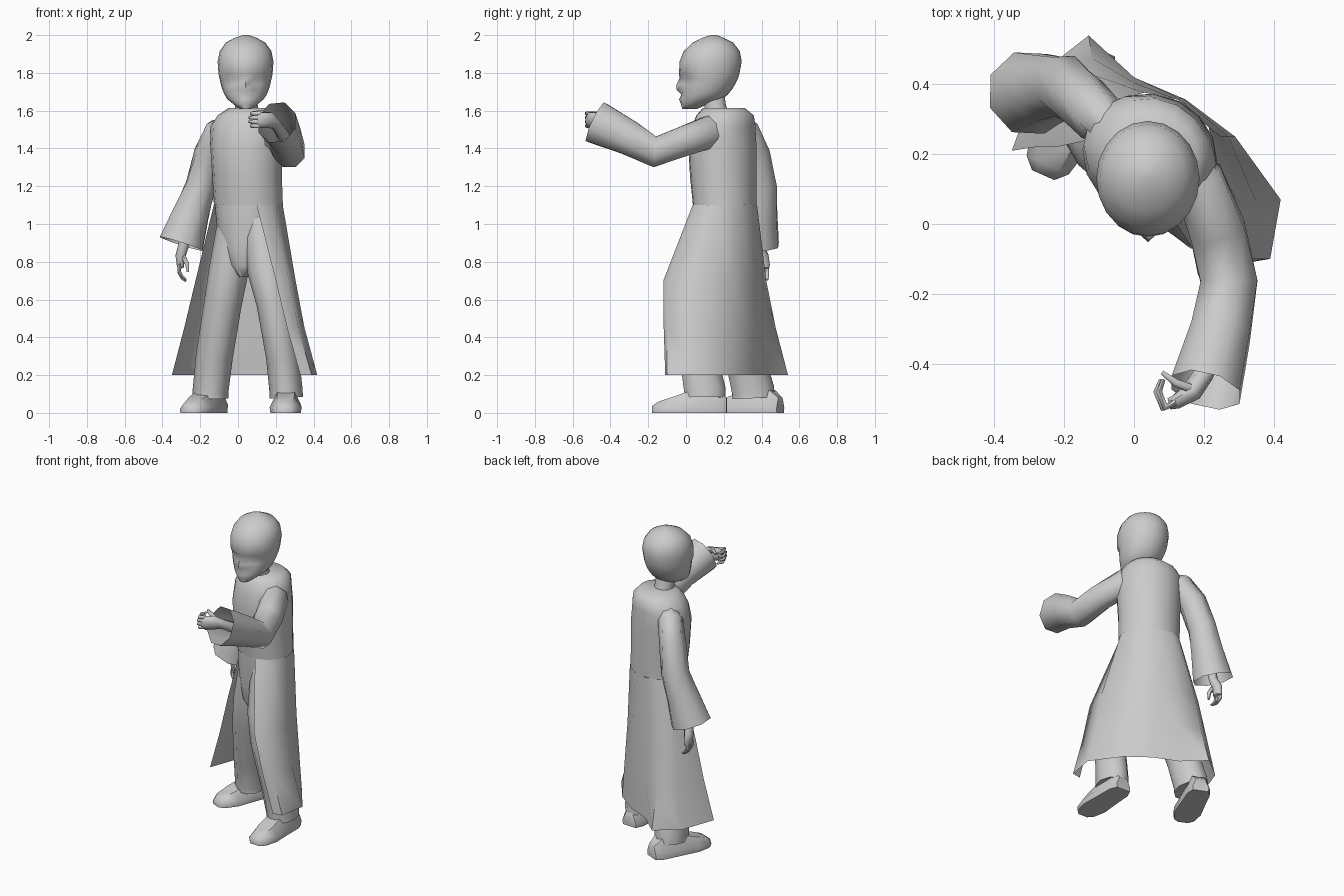
import bpy, bmesh
from math import sin, cos, pi, radians
from mathutils import Vector


def loft(name, rings, closed=True, cap=(True, True), angle=45):
    """Skin a list of equally long point rings."""
    bm = bmesh.new()
    rows = [[bm.verts.new(p) for p in r] for r in rings]
    n = len(rows[0])
    for a, b in zip(rows, rows[1:]):
        for i in range(n if closed else n - 1):
            j = (i + 1) % n
            bm.faces.new((a[i], a[j], b[j], b[i]))
    if closed and cap[0]:
        bm.faces.new(rows[0])
    if closed and cap[1]:
        bm.faces.new(rows[-1])
    bmesh.ops.recalc_face_normals(bm, faces=bm.faces)
    me = bpy.data.meshes.new(name)
    bm.to_mesh(me)
    bm.free()
    ob = bpy.data.objects.new(name, me)
    bpy.context.collection.objects.link(ob)
    bpy.ops.object.select_all(action='DESELECT')
    ob.select_set(True)
    bpy.context.view_layer.objects.active = ob
    bpy.ops.object.shade_smooth_by_angle(angle=radians(angle))
    return ob


def tube(name, path, n=8, ref=(1, 0, 0), cap=(True, True)):
    """Path entries: x, y, z, radius across ref, radius along ref."""
    pts = [Vector(p[:3]) for p in path]
    rings = []
    for i, p in enumerate(path):
        t = (pts[min(i + 1, len(pts) - 1)] - pts[max(i - 1, 0)]).normalized()
        u = Vector(ref).cross(t).normalized()
        v = t.cross(u)
        rings.append([pts[i] + u * p[3] * cos(2 * pi * (k + .5) / n)
                      + v * p[4] * sin(2 * pi * (k + .5) / n) for k in range(n)])
    return loft(name, rings, cap=cap, angle=60)


def oval(x, y, z, rx, ry, yaw=0.0, n=16):
    out = []
    for k in range(n):
        a = 2 * pi * k / n
        px, py = rx * cos(a), ry * sin(a)
        out.append(Vector((x + px * cos(yaw) - py * sin(yaw),
                           y + px * sin(yaw) + py * cos(yaw), z)))
    return out


# Head: ovals from chin to crown (z, front y, back y, half width)
HX = 0.04
levels = [(1.61, -.02, .06, .032), (1.635, -.027, .12, .065), (1.66, -.027, .19, .096),
          (1.685, -.024, .222, .112), (1.71, -.024, .242, .122), (1.735, -.022, .258, .13),
          (1.77, -.022, .275, .138), (1.795, -.037, .283, .143), (1.86, -.034, .295, .148),
          (1.915, -.012, .285, .137), (1.96, .035, .25, .105), (1.985, .085, .2, .06),
          (2.0, .13, .165, .015)]
nose = {1.66: .01, 1.71: .025, 1.735: .03, 1.77: .012}
rings = []
for z, f, b, w in levels:
    ring = oval(HX, (f + b) / 2, z, w, (b - f) / 2, n=20)
    ring[15].y -= nose.get(z, 0)         # nose ridge and lips
    if z == 1.77:                        # eye sockets
        for k in (13, 14, 16, 17):
            ring[k].y += .012
    rings.append(ring)
loft("head", rings, angle=60)
tube("neck", [(.05, .17, 1.55, .07, .07), (.045, .155, 1.62, .06, .06),
              (.04, .14, 1.72, .06, .06)], n=10)

# Torso and hips, turned so the left shoulder leads
yaw = radians(-27)
WX, WY, WRX, WRY = .055, .205, .187, .165
loft("robe_top", [oval(x, y, z, rx, ry, yaw) for x, y, z, rx, ry in (
    (WX, WY, 1.1, WRX, WRY), (.048, .197, 1.25, .187, .174), (.045, .192, 1.42, .196, .178),
    (.045, .2, 1.52, .196, .162), (.055, .207, 1.575, .165, .15), (.065, .2, 1.615, .115, .11))],
    cap=(False, True), angle=60)
loft("trouser_hips", [oval(x, y, z, rx, ry, yaw) for x, y, z, rx, ry in (
    (WX, WY, 1.11, .183, .161), (.05, .19, 1.0, .168, .145), (.045, .18, .88, .135, .125),
    (.045, .16, .78, .085, .1), (.045, .15, .72, .03, .06))], angle=60)

# Robe skirt, open in front: from left front edge round the back
skirt = {
    1.1: [(.1, .03), (.19, .06), (.236, .16), (.2, .27), (.12, .345), (.03, .375),
          (-.05, .365), (-.11, .32), (-.125, .24)],
    .7: [(.2, -.12), (.27, -.09), (.305, .06), (.25, .25), (.13, .36), (0, .405),
         (-.11, .425), (-.19, .37), (-.225, .22)],
    .45: [(.26, -.118), (.32, -.1), (.352, .06), (.27, .25), (.14, .36), (0, .42),
          (-.12, .475), (-.22, .41), (-.285, .22)],
    .2: [(.33, -.11), (.39, -.1), (.42, .07), (.29, .25), (.15, .355), (0, .42),
         (-.13, .54), (-.27, .43), (-.35, .21)]}


def on_waist(x, y):
    """Push a point out to the waist oval so the skirt meets the top."""
    dx, dy = x - WX, y - WY
    u, v = dx * cos(yaw) + dy * sin(yaw), dy * cos(yaw) - dx * sin(yaw)
    s = 1.01 / ((u / WRX) ** 2 + (v / WRY) ** 2) ** .5
    return WX + dx * s, WY + dy * s


skirt[1.1] = [on_waist(*p) for p in skirt[1.1]]
loft("robe_skirt", [[(x, y, z) for x, y in row] for z, row in skirt.items()],
     closed=False, angle=60)

# Trouser legs
tube("left_leg", [(.12, .14, 1.0, .11, .1), (.15, .06, .75, .105, .1), (.19, .025, .58, .1, .092),
                  (.235, .065, .3, .105, .087), (.254, .1, .12, .115, .088), (.256, .1, .08, .115, .088)], n=10)
tube("right_leg", [(-.01, .22, 1.0, .12, .1), (-.05, .215, .75, .115, .105), (-.08, .235, .58, .11, .1),
                   (-.125, .31, .3, .11, .098), (-.145, .355, .12, .118, .095), (-.146, .357, .08, .118, .095)], n=10)

# Shoes
for nm, heel, toe in (("left_shoe", (.262, .215), (.248, -.18)), ("right_shoe", (-.1, .5), (-.26, .14))):
    h, t = Vector((*heel, 0)), Vector((*toe, 0))
    side = (t - h).normalized().cross(Vector((0, 0, 1)))
    loft(nm, [[h.lerp(t, s) + side * w * a + Vector((0, 0, ht * b)) for a, b in (
        (-.95, 0), (-1, .35), (-.55, 1), (.55, 1), (1, .35), (.95, 0))]
        for s, w, ht in ((0, .05, .08), (.12, .072, .12), (.45, .078, .12),
                         (.72, .085, .085), (.92, .066, .058), (1, .035, .035))], angle=50)

# Wide open sleeves
tube("left_sleeve", [(.1, .17, 1.49, .085, .07), (.185, .12, 1.485, .092, .08), (.24, -.02, 1.435, .085, .085),
                     (.272, -.165, 1.382, .088, .088), (.248, -.31, 1.46, .1, .092),
                     (.205, -.475, 1.538, .122, .108)], n=8, cap=(True, False))
tube("right_sleeve", [(-.05, .27, 1.52, .05, .06), (-.1, .305, 1.49, .085, .075), (-.155, .36, 1.37, .088, .08),
                      (-.198, .395, 1.2, .092, .085), (-.25, .385, 1.05, .105, .103),
                      (-.3, .375, .895, .124, .127)], n=8, ref=(.94, 0, .34), cap=(True, False))

# Lower arms and palms
tube("left_hand", [(.24, -.33, 1.47, .035, .035), (.2, -.43, 1.53, .03, .03), (.165, -.48, 1.55, .045, .03),
                   (.12, -.51, 1.55, .045, .022), (.1, -.515, 1.55, .035, .018)], ref=(0, 1, 0))
tube("right_hand", [(-.26, .385, 1.02, .035, .035), (-.29, .39, .88, .025, .03), (-.305, .405, .83, .035, .028),
                    (-.305, .412, .78, .035, .02), (-.3, .412, .765, .03, .016)])

# Curled fingers and thumbs
for i in range(4):
    z, y = 1.585 - i * .022, .385 + i * .015
    e = .008 * (i in (1, 2))
    tube(f"left_finger_{i + 1}", [(.12, -.51, z, .011, .011), (.09 - e, -.527, z, .011, .011),
                                  (.072 - e, -.48, z, .01, .01), (.085 - e, -.445, z, .006, .006)],
         n=6, ref=(0, 0, 1))
    tube(f"right_finger_{i + 1}", [(-.31, y, .79, .01, .01), (-.312, y, .75 - e, .01, .01),
                                   (-.295, y, .72 - e, .009, .009), (-.275, y, .705 - e, .006, .006)],
         n=6, ref=(0, 1, 0))
tube("left_thumb", [(.16, -.47, 1.575, .014, .014), (.12, -.455, 1.59, .013, .013),
                    (.08, -.425, 1.59, .007, .007)], n=6, ref=(0, 0, 1))
tube("right_thumb", [(-.295, .39, .84, .014, .014), (-.27, .375, .79, .013, .013),
                     (-.265, .375, .745, .007, .007)], n=6, ref=(0, 1, 0))
